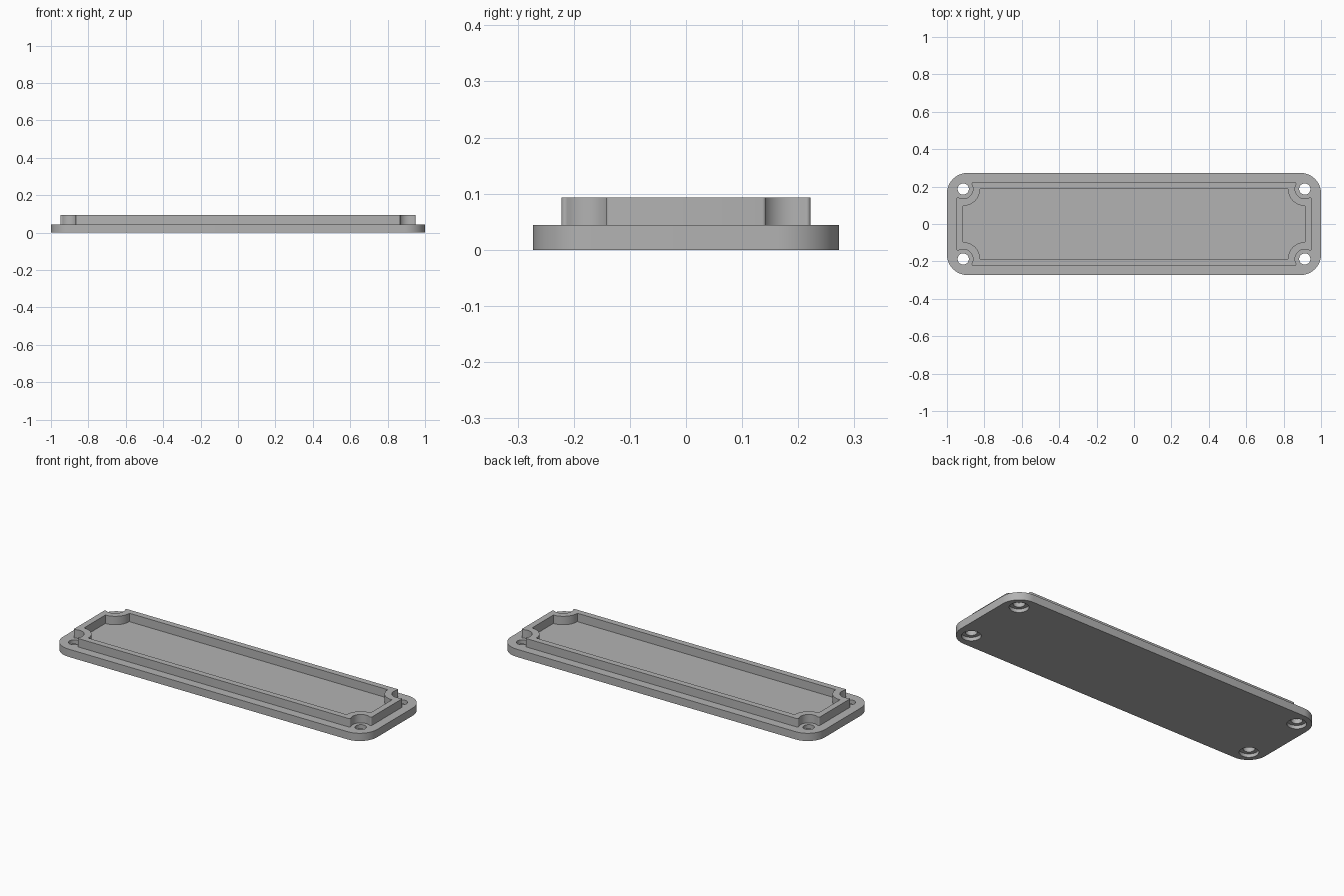
import bpy
import bmesh
from math import sin, cos, pi, atan2, sqrt

HOLE_X, HOLE_Y = 0.913, 0.187
PLATE_TOP, RIM_TOP = 0.0445, 0.093

old = bpy.data.objects.get("Cube")
if old:
    bpy.data.objects.remove(old)

grey = bpy.data.materials.new("plain grey")
grey.use_nodes = True
colour = (0.45, 0.45, 0.45, 1)
grey.diffuse_color = colour
grey.node_tree.nodes["Principled BSDF"].inputs["Base Color"].default_value = colour


def arc(cx, cy, r, a0, a1, n):
    return [(cx + r * cos(a0 + (a1 - a0) * i / n), cy + r * sin(a0 + (a1 - a0) * i / n))
            for i in range(n + 1)]


def four_corners(q):
    """Closed outline from the points of its +x +y corner."""
    r = q[::-1]
    return (q + [(-x, y) for x, y in r] + [(-x, -y) for x, y in q]
            + [(x, -y) for x, y in r])


def notched_corner(hx, hy, r, f):
    """Corner scooped around the screw hole, with edges rounded by f."""
    ax, ay = hx - f, HOLE_Y - sqrt((r + f) ** 2 - (hx - f - HOLE_X) ** 2)
    by, bx = hy - f, HOLE_X - sqrt((r + f) ** 2 - (hy - f - HOLE_Y) ** 2)
    a = atan2(HOLE_Y - ay, HOLE_X - ax)
    b = atan2(HOLE_Y - by, HOLE_X - bx)
    return (arc(ax, ay, f, 0, a, 6)
            + arc(HOLE_X, HOLE_Y, r, a + pi, b - pi + 2 * pi, 20)[::1]
            + arc(bx, by, f, b, pi / 2, 6))


def finish(name, bm):
    bmesh.ops.remove_doubles(bm, verts=bm.verts, dist=1e-5)
    bmesh.ops.recalc_face_normals(bm, faces=bm.faces)
    mesh = bpy.data.meshes.new(name)
    bm.to_mesh(mesh)
    bm.free()
    mesh.materials.append(grey)
    obj = bpy.data.objects.new(name, mesh)
    bpy.context.collection.objects.link(obj)
    return obj


def smooth(obj):
    bpy.ops.object.select_all(action="DESELECT")
    obj.select_set(True)
    bpy.context.view_layer.objects.active = obj
    bpy.ops.object.shade_smooth_by_angle(angle=0.5)


# Base plate with rounded corners
bm = bmesh.new()
outline = four_corners(arc(1 - 0.11, 0.273 - 0.11, 0.11, 0, pi / 2, 16))
face = bm.faces.new([bm.verts.new((x, y, 0)) for x, y in outline])
top = bmesh.ops.extrude_face_region(bm, geom=[face])["geom"]
bmesh.ops.translate(bm, vec=(0, 0, PLATE_TOP),
                    verts=[g for g in top if isinstance(g, bmesh.types.BMVert)])
plate = finish("base_plate", bm)

# Screw holes, with wider head recesses underneath
for name, radius, z0, z1 in (("screw_hole_cutter", 0.03, -0.1, 0.2),
                             ("head_recess_cutter", 0.05, -0.1, 0.02)):
    bm = bmesh.new()
    for sx in (-1, 1):
        for sy in (-1, 1):
            cyl = bmesh.ops.create_cone(bm, cap_ends=True, segments=40, radius1=radius,
                                        radius2=radius, depth=z1 - z0)
            bmesh.ops.translate(bm, verts=cyl["verts"],
                                vec=(sx * HOLE_X, sy * HOLE_Y, (z0 + z1) / 2))
    cutter = finish(name, bm)
    cut = plate.modifiers.new(name, "BOOLEAN")
    cut.operation, cut.solver, cut.object = "DIFFERENCE", "EXACT", cutter
    bpy.context.view_layer.objects.active = plate
    bpy.ops.object.modifier_apply(modifier=name)
    bpy.data.objects.remove(cutter)
smooth(plate)

# Raised rim that bends inwards around each screw hole
outer = four_corners(notched_corner(0.949, 0.222, 0.052, 0.007))
inner = four_corners(notched_corner(0.913, 0.187, 0.09, 0))
bm = bmesh.new()
loops = [[bm.verts.new((x, y, z)) for x, y in line]
         for line, z in ((outer, PLATE_TOP - 0.005), (outer, RIM_TOP),
                         (inner, RIM_TOP), (inner, PLATE_TOP - 0.005))]
count = len(outer)
for k in range(4):
    lo, hi = loops[k], loops[(k + 1) % 4]
    for i in range(count):
        j = (i + 1) % count
        bm.faces.new((lo[i], lo[j], hi[j], hi[i]))
smooth(finish("raised_rim", bm))
